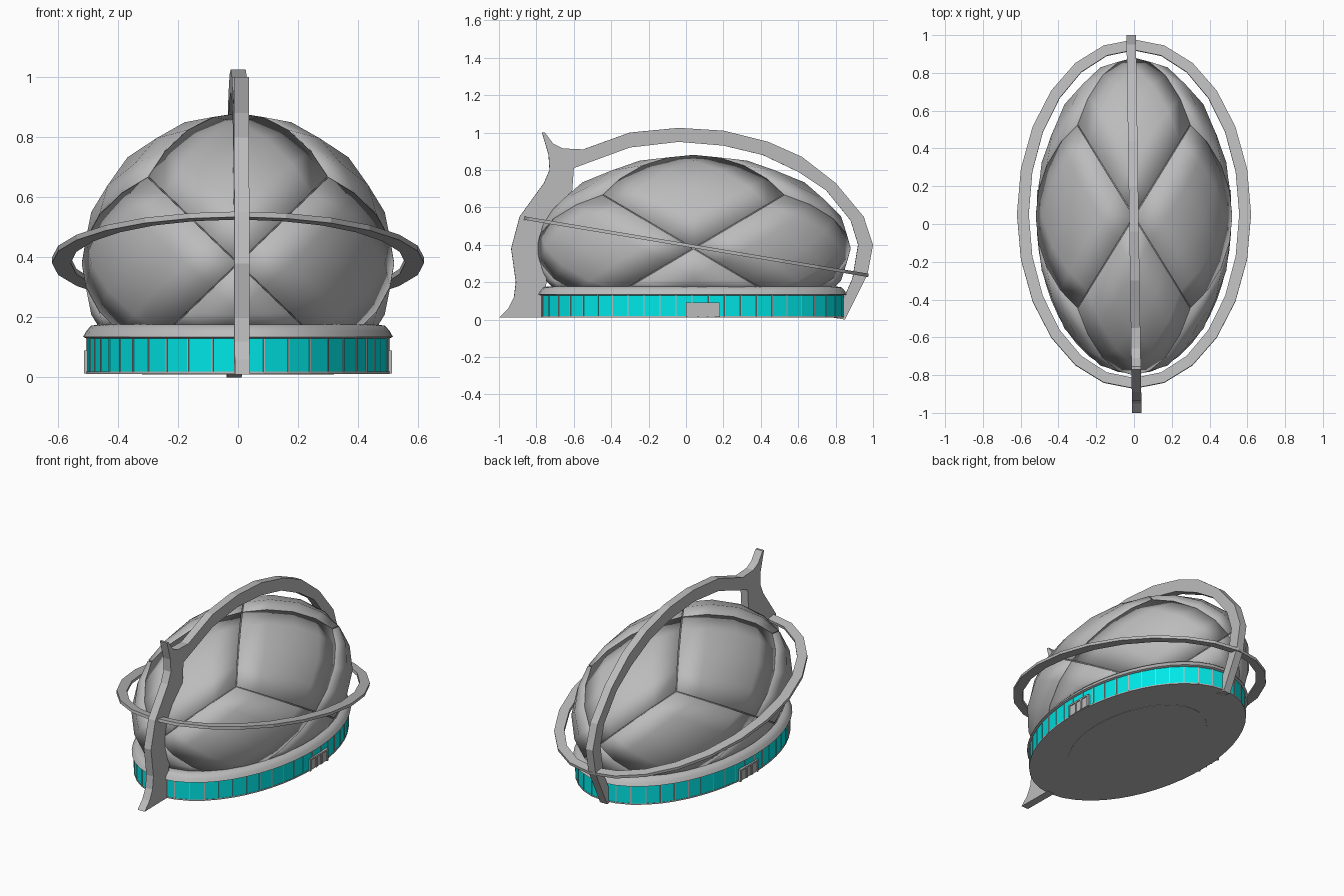
import bpy, bmesh, math
from itertools import combinations, product
from mathutils import Vector, Matrix

cube = bpy.data.objects.get("Cube")
if cube:
    bpy.data.objects.remove(cube, do_unlink=True)


def material(name, color):
    m = bpy.data.materials.new(name)
    m.use_nodes = True
    m.diffuse_color = (*color, 1)
    m.node_tree.nodes["Principled BSDF"].inputs["Base Color"].default_value = (*color, 1)
    return m


GREY = material("hull grey", (0.5, 0.5, 0.5))
CYAN = material("window cyan", (0.0, 0.8, 0.8))


def finish(name, bm, mat, smooth=None):
    bmesh.ops.recalc_face_normals(bm, faces=bm.faces[:])
    me = bpy.data.meshes.new(name)
    bm.to_mesh(me)
    bm.free()
    me.materials.append(mat)
    ob = bpy.data.objects.new(name, me)
    bpy.context.collection.objects.link(ob)
    if smooth:
        me.shade_smooth()
        me.set_sharp_from_angle(angle=math.radians(smooth))
    return ob


def add_box(bm, size, matrix):
    bmesh.ops.create_cube(bm, size=1, matrix=matrix @ Matrix.Diagonal((*size, 1)))


# Dome: twelve rhombic panels on an ellipsoid, over a slightly smaller core
CENTER = Vector((0, 0.04, 0.38))
RADII = Vector((0.52, 0.84, 0.5))


def rhombic_dome(name, scale, shrink, n=4):
    bm = bmesh.new()
    for (i, j), si, sj in product(combinations(range(3), 2), (-1, 1), (-1, 1)):
        a, b = Vector(), Vector()
        a[i], b[j] = si, sj
        side = Vector((1, 1, 1)) - Vector([abs(q) for q in a + b])
        c, d = ((a + b + side * s) / math.sqrt(3) for s in (-1, 1))
        grid = []
        for u, v in product(range(n + 1), repeat=2):
            s, t = (0.5 + (k / n - 0.5) * shrink for k in (u, v))
            p = (a.lerp(c, s)).lerp(d.lerp(b, s), t).normalized() * scale
            grid.append(bm.verts.new(CENTER + p * RADII))
        for u, v in product(range(n), repeat=2):
            k = u * (n + 1) + v
            bm.faces.new([grid[q] for q in (k, k + 1, k + n + 2, k + n + 1)])
    if shrink == 1:
        bmesh.ops.remove_doubles(bm, verts=bm.verts[:], dist=0.0001)
    bmesh.ops.bisect_plane(bm, geom=bm.verts[:] + bm.edges[:] + bm.faces[:],
                           plane_co=(0, 0, 0.14), plane_no=(0, 0, 1), clear_inner=True)
    bm.normal_update()
    ob = finish(name, bm, GREY, 35)
    # Keep every panel facing outwards
    flip = bmesh.new()
    flip.from_mesh(ob.data)
    flip.normal_update()
    bmesh.ops.reverse_faces(flip, faces=[
        f for f in flip.faces if f.normal.dot(f.calc_center_median() - CENTER) < 0])
    flip.to_mesh(ob.data)
    flip.free()
    return ob


rhombic_dome("dome_core", 0.988, 1)
panels = rhombic_dome("dome_panels", 1, 0.988)
thick = panels.modifiers.new("panel_thickness", "SOLIDIFY")
thick.thickness = 0.008
thick.offset = -1

# Oval outline split into equal lengths for the window band
BASE_Y, BAYS = 0.033, 48


def oval(rx, ry, count):
    fine = [Vector((rx * math.sin(t), BASE_Y - ry * math.cos(t), 0))
            for t in (math.tau * k / 2000 for k in range(2001))]
    step = sum((q - p).length for p, q in zip(fine, fine[1:])) / count
    points, run = [fine[0]], 0
    for p, q in zip(fine, fine[1:]):
        run += (q - p).length
        if run >= step * len(points) and len(points) < count:
            points.append(q)
    return points


def stacked_oval(name, layers, mat, smooth=None):
    bm = bmesh.new()
    rings = [[bm.verts.new((p.x, p.y, z)) for p in oval(rx, ry, BAYS)] for rx, ry, z in layers]
    for lo, hi in zip(rings, rings[1:]):
        for k in range(BAYS):
            m = (k + 1) % BAYS
            bm.faces.new((lo[k], lo[m], hi[m], hi[k]))
    bm.faces.new(rings[0])
    bm.faces.new(rings[-1])
    return finish(name, bm, mat, smooth)


stacked_oval("window_band", [(0.503, 0.81, 0.018), (0.503, 0.81, 0.135)], CYAN)
stacked_oval("base_plate", [(0.505, 0.812, 0.012), (0.505, 0.812, 0.02)], GREY)
stacked_oval("base_hatch", [(0.32, 0.52, 0.01), (0.32, 0.52, 0.013)], GREY)
stacked_oval("rim", [(0.505, 0.815, 0.13), (0.516, 0.827, 0.135), (0.505, 0.815, 0.155),
                     (0.49, 0.8, 0.172), (0.46, 0.77, 0.177)], GREY, 50)

# Thin mullions between the windows
bm = bmesh.new()
posts = oval(0.503, 0.81, BAYS)
for k, p in enumerate(posts):
    t = posts[(k + 1) % BAYS] - posts[k - 1]
    add_box(bm, (0.006, 0.006, 0.115),
            Matrix.Translation((p.x, p.y, 0.075)) @ Matrix.Rotation(math.atan2(t.y, t.x), 4, "Z"))
finish("window_mullions", bm, GREY)

# Doorways on both sides: back plate, posts and lintel
for side, label in ((1, "left"), (-1, "right")):
    bm = bmesh.new()
    for y, z, w, h, out in ((0.09, 0.05, 0.17, 0.07, 0.499), (0.09, 0.085, 0.18, 0.01, 0.505),
                            (0.004, 0.05, 0.01, 0.075, 0.505), (0.176, 0.05, 0.01, 0.075, 0.505),
                            (0.065, 0.05, 0.01, 0.07, 0.505), (0.115, 0.05, 0.01, 0.07, 0.505)):
        add_box(bm, (0.016, w, h), Matrix.Translation((side * out, y, z)))
    finish(label + "_doorway", bm, GREY)

# Upright arch with the horned prow, extruded from its side profile
OUTER = [(-1, .01), (-.95, .06), (-.92, .12), (-.91, .2), (-.935, .38), (-.89, .55),
         (-.76, .73), (-.73, .8), (-.735, .88), (-.77, 1), (-.755, 1), (-.71, .94),
         (-.66, .915), (-.55, .91), (-.3, 1), (-.04, 1.025), (.2, 1.01), (.44, .95),
         (.62, .87), (.8, .73), (.95, .55), (1, .4), (.97, .24), (.85, 0)]
INNER = [(.78, .012), (.85, .13), (.89, .22), (.92, .4), (.88, .53), (.75, .69), (.6, .79),
         (.41, .88), (.2, .93), (-.04, .95), (-.3, .92), (-.6, .81), (-.61, .67),
         (-.7, .5), (-.74, .3), (-.76, .01)]
bm = bmesh.new()
face = bm.faces.new([bm.verts.new((-0.025, y, z)) for y, z in OUTER + INNER])
top = bmesh.ops.extrude_face_region(bm, geom=[face])
bmesh.ops.translate(bm, vec=(0.05, 0, 0),
                    verts=[v for v in top["geom"] if isinstance(v, bmesh.types.BMVert)])
bmesh.ops.rotate(bm, verts=bm.verts[:], matrix=Matrix.Rotation(0.015, 3, "Z"))
bmesh.ops.triangulate(bm, faces=[f for f in bm.faces if len(f.verts) > 4])
finish("prow_and_arch", bm, GREY)

# Tilted orbit ring
bm = bmesh.new()
SEGS = 24
loops = []
for k in range(SEGS):
    a = math.tau * k / SEGS
    loops.append([bm.verts.new((rx * math.sin(a), ry * math.cos(a), z)) for rx, ry, z in (
        (0.62, 0.936, -0.009), (0.62, 0.936, 0.009), (0.557, 0.88, 0.009), (0.557, 0.88, -0.009))])
for k in range(SEGS):
    p, q = loops[k], loops[(k + 1) % SEGS]
    for c in range(4):
        d = (c + 1) % 4
        bm.faces.new((p[c], q[c], q[d], p[d]))
bmesh.ops.rotate(bm, verts=bm.verts[:], matrix=Matrix.Rotation(-0.165, 3, "X"))
bmesh.ops.translate(bm, verts=bm.verts[:], vec=(0, 0.052, 0.39))
finish("orbit_ring", bm, GREY)
